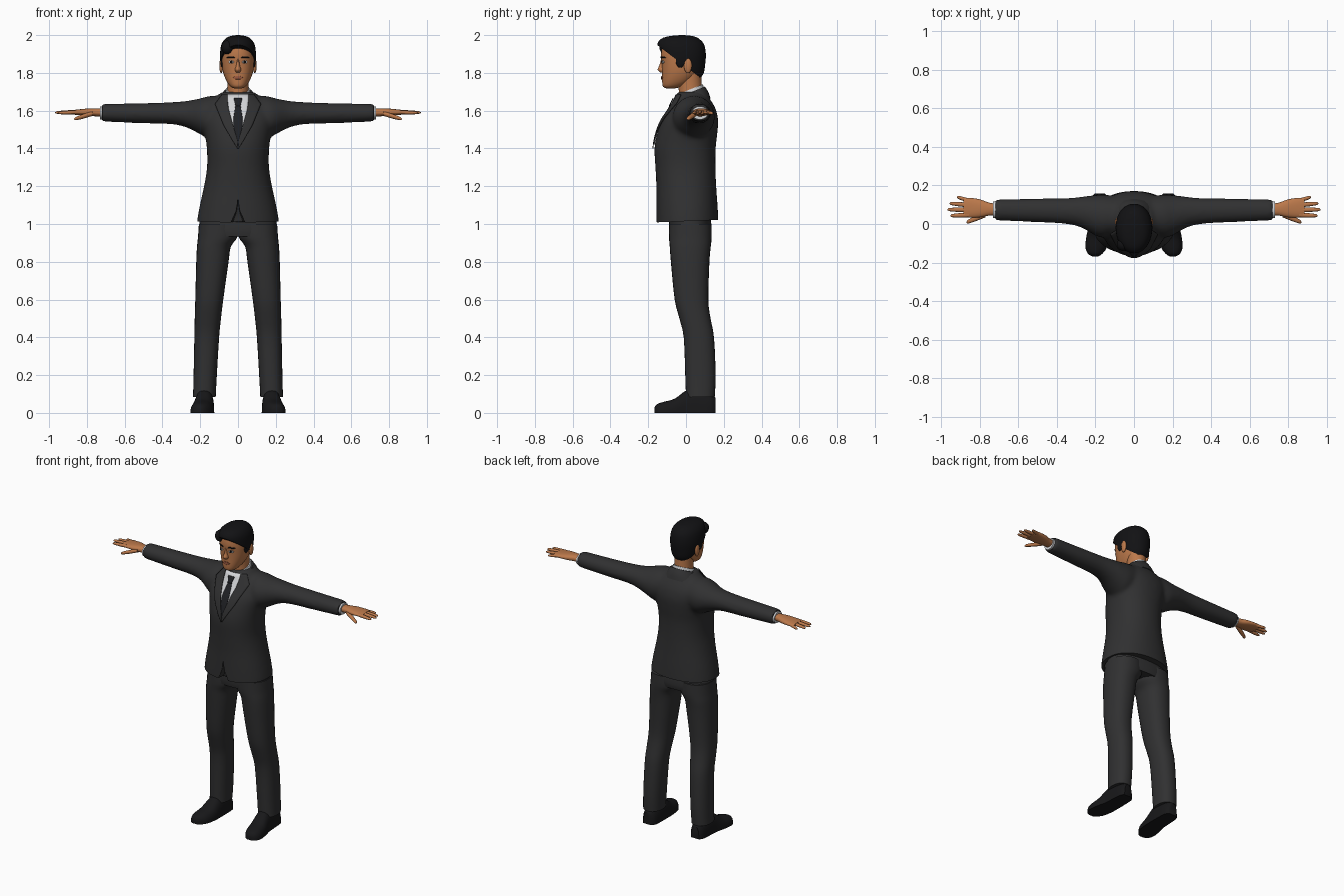
import bpy, bmesh, math
from mathutils import Vector
from mathutils.bvhtree import BVHTree

if "Cube" in bpy.data.objects:
    bpy.data.objects.remove(bpy.data.objects["Cube"])


def material(name, r, g, b):
    m = bpy.data.materials.new(name)
    m.use_nodes = True
    m.diffuse_color = (r, g, b, 1)
    bsdf = m.node_tree.nodes["Principled BSDF"]
    bsdf.inputs["Base Color"].default_value = (r, g, b, 1)
    bsdf.inputs["Roughness"].default_value = 0.8
    return m


SUIT = material("charcoal suit", .03, .03, .031)
TIE = material("dark tie", .014, .015, .018)
SHIRT = material("white shirt", .65, .66, .68)
SKIN = material("tan skin", .5, .19, .07)
LIPS = material("lip brown", .33, .1, .05)
HAIR = material("black hair", .006, .006, .007)
SHOE = material("black leather", .009, .009, .01)
EYE = material("eye white", .6, .62, .62)


def finish(name, bm, mat, angle=45):
    bmesh.ops.recalc_face_normals(bm, faces=bm.faces)
    me = bpy.data.meshes.new(name)
    bm.to_mesh(me)
    bm.free()
    me.materials.append(mat)
    ob = bpy.data.objects.new(name, me)
    bpy.context.collection.objects.link(ob)
    bpy.ops.object.select_all(action="DESELECT")
    ob.select_set(True)
    bpy.context.view_layer.objects.active = ob
    bpy.ops.object.shade_smooth_by_angle(angle=math.radians(angle))
    return ob


def spline(rows, steps):
    """Smooth curve through rows of numbers."""
    out = []
    for i in range(len(rows) - 1):
        p, q = rows[i], rows[i + 1]
        o, r = rows[max(i - 1, 0)], rows[min(i + 2, len(rows) - 1)]
        for s in range(steps):
            t = s / steps
            out.append([b + t * ((c - a) / 2 + t * ((2 * a - 5 * b + 4 * c - d) / 2
                        + t * (3 * b - a - 3 * c + d) / 2))
                        for a, b, c, d in zip(o, p, q, r)])
    return out + [list(rows[-1])]


def loft(rows, axis="z", side=1, n=28, power=2.0, steps=3, bm=None):
    """Rows are (position, low a, high a, low b, high b) across the axis."""
    bm = bm or bmesh.new()
    rings = []
    for t, a0, a1, b0, b1 in spline(rows, steps):
        ring = []
        for k in range(n):
            c, s = math.cos(math.tau * k / n), math.sin(math.tau * k / n)
            a = (a0 + a1) / 2 + (a1 - a0) / 2 * math.copysign(abs(c) ** (2 / power), c)
            b = (b0 + b1) / 2 + (b1 - b0) / 2 * math.copysign(abs(s) ** (2 / power), s)
            x, y, z = {"z": (a, b, t), "x": (t, a, b), "y": (a, t, b)}[axis]
            ring.append(bm.verts.new((x * side, y, z)))
        rings.append(ring)
    for r, q in zip(rings, rings[1:]):
        for k in range(n):
            bm.faces.new((r[k - 1], r[k], q[k], q[k - 1]))
    bm.faces.new(rings[0])
    bm.faces.new(rings[-1])
    return bm


def sym(rows):
    """Expand (z, half width, front, back) to full loft rows."""
    return [(z, -w, w, f, b) for z, w, f, b in rows]


def cut(bm, point, normal, fill=True):
    """Remove everything on the side the normal points to."""
    res = bmesh.ops.bisect_plane(bm, geom=bm.verts[:] + bm.edges[:] + bm.faces[:],
                                 plane_co=point, plane_no=normal, clear_outer=True)
    if fill:
        edges = [e for e in res["geom_cut"] if isinstance(e, bmesh.types.BMEdge)]
        bmesh.ops.holes_fill(bm, edges=edges)


def blob(name, centre, size, mat):
    bm = bmesh.new()
    bmesh.ops.create_uvsphere(bm, u_segments=16, v_segments=10, radius=1)
    for v in bm.verts:
        v.co = Vector(centre) + Vector(a * b for a, b in zip(v.co, size))
    return finish(name, bm, mat)


def patch(name, tree, rows, lift, mat, side=1, cols=6, steps=4):
    """Thin plate draped on the front of a body; rows are (z, x from, x to)."""
    bm, grid, y = bmesh.new(), [], 0
    for i in range((len(rows) - 1) * steps + 1):
        j = min(i // steps, len(rows) - 2)
        p = Vector(rows[j]).lerp(Vector(rows[j + 1]), i / steps - j)
        line = []
        for k in range(cols + 1):
            x = side * (p[1] + (p[2] - p[1]) * k / cols)
            hit = tree.ray_cast(Vector((x, -1, p[0])), Vector((0, 1, 0)))[0]
            y = hit.y if hit else y
            line.append(bm.verts.new((x, y - lift, p[0])))
        grid.append(line)
    for r, q in zip(grid, grid[1:]):
        for k in range(cols):
            bm.faces.new((r[k], r[k + 1], q[k + 1], q[k]))
    ob = finish(name, bm, mat)
    mod = ob.modifiers.new("thickness", "SOLIDIFY")
    mod.thickness, mod.offset = .004, 0
    return ob


SIDES = (("left", 1), ("right", -1))

# Jacket: torso and sleeves blended into one skin, then trimmed at the hem
body = loft(sym([(.96, .22, -.155, .172), (1.02, .216, -.157, .171), (1.1, .202, -.157, .167),
                 (1.2, .18, -.157, .16), (1.3, .164, -.162, .156), (1.4, .165, -.167, .157),
                 (1.48, .176, -.153, .166), (1.55, .19, -.127, .17), (1.61, .18, -.088, .157),
                 (1.66, .13, -.062, .128), (1.7, .085, -.045, .1)]), n=40, power=2.2)
for _, s in SIDES:
    loft([(.05, -.04, .14, 1.48, 1.68), (.15, -.07, .152, 1.455, 1.678), (.2, -.06, .15, 1.475, 1.665),
          (.27, -.02, .142, 1.51, 1.652), (.35, 0, .134, 1.528, 1.645), (.5, .009, .132, 1.533, 1.64),
          (.72, .018, .128, 1.542, 1.636)], "x", s, bm=body)
jacket = finish("jacket_base", body, SUIT)
remesh = jacket.modifiers.new("blend", "REMESH")
remesh.mode, remesh.voxel_size = "VOXEL", .012
smooth = jacket.modifiers.new("soften", "SMOOTH")
smooth.factor, smooth.iterations = .5, 6
skin = bpy.data.meshes.new_from_object(jacket.evaluated_get(bpy.context.evaluated_depsgraph_get()))
bpy.data.objects.remove(jacket)
body = bmesh.new()
body.from_mesh(skin)
cut(body, (0, 0, 1.015), (0, .04, -1))
tree = BVHTree.FromBMesh(body)
jacket = finish("jacket", body, SUIT)

# Rounded front opening at the hem
notch = finish("hem_cutter", loft([(.95, -.055, .055, -.3, -.11), (1.02, -.032, .032, -.3, -.11),
               (1.07, -.01, .01, -.3, -.12), (1.13, -.001, .001, -.3, -.14)], n=16, power=6), SUIT)
notch.hide_render = True
notch.hide_set(True)
mod = jacket.modifiers.new("opening", "BOOLEAN")
mod.operation, mod.object = "DIFFERENCE", notch

# Shirt front, tie and lapels draped on the chest
patch("shirt_front", tree, [(1.685, -.06, .06), (1.6, -.05, .05), (1.5, -.025, .025), (1.42, -.002, .002)],
      .003, SHIRT, cols=10)
patch("tie_knot", tree, [(1.665, -.022, .022), (1.625, -.013, .013)], .01, TIE)
patch("tie_blade", tree, [(1.63, -.013, .013), (1.56, -.024, .024), (1.5, -.022, .022), (1.42, -.002, .002)],
      .006, TIE)
for label, s in SIDES:
    patch(label + "_lapel", tree, [(1.685, .055, .085), (1.65, .055, .11), (1.635, .053, .122),
          (1.61, .05, .112), (1.52, .025, .075), (1.44, .003, .028), (1.4, 0, .004)], .009, SUIT, s)

# Shirt and jacket collars, tilted down toward the front
collar = loft(sym([(1.645, .078, -.062, .1), (1.68, .072, -.056, .096), (1.712, .063, -.046, .09)]))
outer = loft(sym([(1.62, .125, -.06, .13), (1.66, .1, -.06, .118), (1.695, .077, -.05, .1)]))
for bm in (collar, outer):
    for v in bm.verts:
        v.co.z += .4 * (v.co.y - .02)
cut(outer, (0, -.01, 0), (0, -1, 0))
finish("shirt_collar", collar, SHIRT)
finish("jacket_collar", outer, SUIT)

# Neck, head and nose
finish("neck", loft(sym([(1.62, .06, -.04, .085), (1.7, .056, -.038, .084), (1.76, .056, -.04, .082),
                         (1.83, .06, -.03, .08)])), SKIN)
head = loft(sym([(1.718, .02, -.105, -.06), (1.728, .04, -.122, -.02), (1.755, .06, -.126, .03),
                 (1.8, .078, -.126, .07), (1.85, .086, -.128, .085), (1.9, .087, -.132, .092),
                 (1.95, .078, -.12, .083), (1.98, .05, -.08, .05)]), n=40, power=2.2)
face = BVHTree.FromBMesh(head)
finish("head", head, SKIN)
finish("nose", loft(sym([(1.875, .007, -.131, -.1), (1.84, .01, -.141, -.1), (1.817, .017, -.15, -.1),
                         (1.803, .012, -.136, -.1)]), n=16), SKIN)
patch("lips", face, [(1.783, -.012, .012), (1.775, -.026, .026), (1.766, -.012, .012)], .003, LIPS)

# Eyes, brows and ears
for label, s in SIDES:
    patch(label + "_eye", face, [(1.865, .03, .042), (1.858, .02, .051), (1.85, .03, .042)], .003, EYE, s)
    patch(label + "_iris", face, [(1.865, .032, .039), (1.858, .029, .042), (1.85, .032, .039)], .005, HAIR, s)
    patch(label + "_brow", face, [(1.888, .025, .052), (1.88, .016, .06)], .003, HAIR, s)
    blob(label + "_ear", (.089 * s, .01, 1.838), (.01, .021, .04), SKIN)

# Hair: full cap cut along a sloping hairline, with a side fringe
cap = loft(sym([(1.77, .055, -.05, .075), (1.8, .078, -.1, .094), (1.85, .092, -.138, .102),
                (1.9, .095, -.146, .105), (1.95, .088, -.152, .096), (1.98, .068, -.132, .07),
                (1.994, .042, -.09, .04), (2.0, .008, -.03, -.01)]), n=40, power=2.1)
cut(cap, (0, 0, 1.832), (0, -.76, -1))
finish("hair", cap, HAIR)
blob("hair_fringe", (-.055, -.105, 1.935), (.033, .036, .037), HAIR)
for label, s in SIDES:
    blob(label + "_sideburn", (.082 * s, -.03, 1.865), (.011, .025, .038), HAIR)

# Hips, trouser legs and shoes
finish("trouser_hips", loft(sym([(1.04, .2, -.088, .13), (.97, .207, -.09, .136), (.935, .2, -.085, .13)]),
                            power=2.4), SUIT)
for label, s in SIDES:
    finish(label + "_trouser_leg", loft(
        [(1.0, 0, .207, -.09, .135), (.93, .004, .212, -.09, .136), (.88, .038, .217, -.086, .131),
         (.8, .05, .221, -.08, .124), (.6, .078, .226, -.06, .118), (.5, .09, .229, -.035, .13),
         (.4, .1, .231, -.012, .148), (.2, .112, .235, -.004, .157), (.085, .118, .238, 0, .152)],
        side=s, power=2.3), SUIT)
    shoe = loft([(.157, .15, .205, -.08, .08), (.13, .13, .222, -.1, .1), (.05, .126, .228, -.125, .125),
                 (0, .126, .232, -.118, .118), (-.06, .128, .246, -.075, .075), (-.12, .14, .252, -.058, .058),
                 (-.155, .165, .238, -.045, .045), (-.168, .185, .215, -.025, .025)], "y", s, power=2.5)
    cut(shoe, (0, 0, 0), (0, 0, -1))
    finish(label + "_shoe", shoe, SHOE)

# Cuffs, palms and fingers
for label, s in SIDES:
    finish(label + "_cuff", loft([(.69, .03, .117, 1.552, 1.624), (.73, .031, .116, 1.553, 1.623)], "x", s), SHIRT)
    finish(label + "_palm", loft(
        [(.7, .045, .105, 1.57, 1.61), (.75, .044, .11, 1.57, 1.612), (.8, .035, .128, 1.573, 1.611),
         (.86, .034, .136, 1.578, 1.605), (.885, .04, .13, 1.582, 1.602)], "x", s, power=2.3), SKIN)
    for finger, y0, x1, y1, z0, z1, r in (
            ("index", .047, .952, .043, 1.592, 1.588, .012), ("middle", .073, .968, .075, 1.594, 1.59, .012),
            ("ring", .098, .956, .107, 1.593, 1.588, .012), ("little", .121, .918, .14, 1.59, 1.585, .011),
            ("thumb", .05, .868, .009, 1.585, 1.555, .015)):
        x0 = .77 if finger == "thumb" else .855
        rows = []
        for t, k in ((0, 1), (.5, .95), (.85, .75), (.96, .5), (1, .1)):
            y, z, w = y0 + t * (y1 - y0), z0 + t * (z1 - z0), r * k
            rows.append((x0 + t * (x1 - x0), y - w, y + w, z - w * .85, z + w * .85))
        finish(f"{label}_{finger}_finger", loft(rows, "x", s, n=12, steps=2), SKIN)
